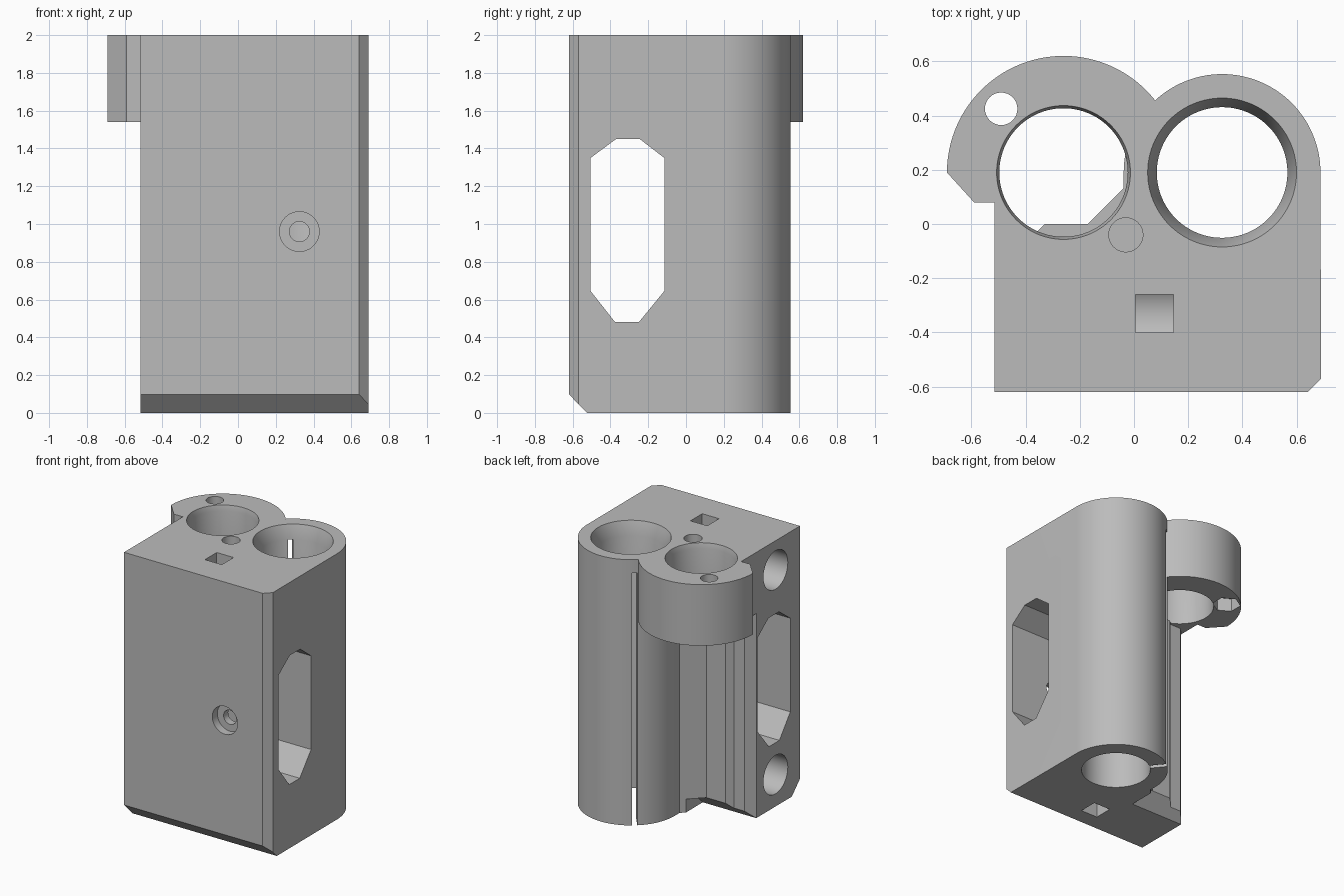
import bpy, bmesh
from math import sin, cos, pi, radians
from mathutils import Matrix, Vector

cube = bpy.data.objects.get("Cube")
if cube:
    bpy.data.objects.remove(cube, do_unlink=True)

grey = bpy.data.materials.new("light_grey")
grey.use_nodes = True
grey.diffuse_color = (0.5, 0.5, 0.5, 1)
grey.node_tree.nodes["Principled BSDF"].inputs["Base Color"].default_value = (0.5, 0.5, 0.5, 1)

TOP, RING_BASE = 2.0, 1.54
RIGHT = (0.325, 0.19)    # large bore axis
LEFT = (-0.26, 0.19)     # ring axis


def arc(centre, r, start, end, n=48):
    angles = [radians(start + (end - start) * i / n) for i in range(n + 1)]
    return [(centre[0] + r * cos(a), centre[1] + r * sin(a)) for a in angles]


def make(name, bm):
    bmesh.ops.recalc_face_normals(bm, faces=bm.faces)
    mesh = bpy.data.meshes.new(name)
    bm.to_mesh(mesh)
    bm.free()
    obj = bpy.data.objects.new(name, mesh)
    mesh.materials.append(grey)
    bpy.context.collection.objects.link(obj)
    return obj


def prism(name, outline, low, high, axis="z"):
    """Extrude an outline along z, or a (y, z) outline along x."""
    bm = bmesh.new()
    place = (lambda p: (p[0], p[1], low)) if axis == "z" else (lambda p: (low, p[0], p[1]))
    face = bm.faces.new([bm.verts.new(place(p)) for p in outline])
    grown = bmesh.ops.extrude_face_region(bm, geom=[face])["geom"]
    d = high - low
    offset = Vector((0, 0, d) if axis == "z" else (d, 0, 0))
    bmesh.ops.translate(bm, vec=offset, verts=[v for v in grown if isinstance(v, bmesh.types.BMVert)])
    return make(name, bm)


def rod(name, start, end, r1, r2=None, sides=64):
    """Cylinder or cone between two points."""
    a, b = Vector(start), Vector(end)
    bm = bmesh.new()
    turn = (b - a).to_track_quat("Z", "Y").to_matrix().to_4x4()
    bmesh.ops.create_cone(bm, cap_ends=True, segments=sides, radius1=r1,
                          radius2=r1 if r2 is None else r2, depth=(b - a).length,
                          matrix=Matrix.Translation((a + b) / 2) @ turn)
    return make(name, bm)


def vertical(name, centre, low, high, r1, r2=None, sides=64):
    return rod(name, (*centre, low), (*centre, high), r1, r2, sides)


def box(name, low, high):
    return prism(name, [(low[0], low[1]), (high[0], low[1]), (high[0], high[1]), (low[0], high[1])],
                 low[2], high[2])


# Main block with the round back corner
body = prism("holder_body",
             [(-0.515, -0.62), (0.64, -0.62), (0.69, -0.57)]
             + arc(RIGHT, 0.363, 0, 180, 64)
             + [(-0.038, 0.132), (-0.17, 0), (-0.33, 0), (-0.37, -0.04), (-0.46, -0.04), (-0.515, -0.1)],
             0, TOP)

# Overhanging ring at the top
ring = prism("upper_ring",
             arc(LEFT, 0.43, 180, 0, 80) + [(0.17, -0.3), (-0.515, -0.3), (-0.515, 0.08), (-0.59, 0.08)],
             RING_BASE, TOP)

cutters = [
    # Bottom bevels, front and back
    prism("front_bevel", [(-0.72, 0.2), (-0.72, -0.1), (-0.425, -0.1)], -1, 1, "x"),
    prism("back_bevel", [(-0.12, -0.02), (0.3, -0.02), (0.3, 0.1), (0, 0.1)], -0.7, -0.07, "x"),
    # Two vertical bores with tapered mouths
    vertical("large_bore", RIGHT, -0.1, 2.1, 0.241, sides=96),
    vertical("large_mouth", RIGHT, 1.9, 2.001, 0.241, 0.275, 96),
    vertical("ring_bore", LEFT, RING_BASE - 0.001, 2.1, 0.237, sides=96),
    vertical("ring_mouth", LEFT, 1.96, 2.001, 0.237, 0.247, 96),
    # Screw holes beside the ring, one with a nut pocket
    vertical("ring_screw_hole", (-0.49, 0.425), 1.4, 2.1, 0.06, sides=32),
    vertical("ring_nut_pocket", (-0.49, 0.425), 1.4, 1.64, 0.1, sides=6),
    vertical("block_screw_hole", (-0.03, -0.04), 1.55, 2.1, 0.063, sides=32),
    # Window through the block
    prism("side_window", [(-0.505, 0.645), (-0.375, 0.48), (-0.25, 0.48), (-0.115, 0.645),
                          (-0.115, 1.35), (-0.245, 1.45), (-0.37, 1.45), (-0.505, 1.35)], -1, 1, "x"),
    # Front clamp screw
    rod("front_screw_hole", (0.325, -0.7, 0.96), (0.325, 0.05, 0.96), 0.053, sides=32),
    rod("front_screw_recess", (0.325, -0.7, 0.96), (0.325, -0.56, 0.96), 0.105, sides=48),
]

# Blind holes in the left side with square pockets from top and bottom
for label, z, end in (("upper", 1.78, 2.1), ("lower", 0.24, -0.1)):
    cutters.append(rod(label + "_side_hole", (-0.7, -0.33, z), (0.145, -0.33, z), 0.145, sides=48))
    cutters.append(box(label + "_square_pocket", (0.005, -0.4, min(z, end)), (0.145, -0.26, max(z, end))))

# Clamp slit, closed near the top
slit = box("clamp_slit", (0.2, -0.018, -0.1), (0.44, 0.018, 1.9))
slit.data.transform(Matrix.Translation((*RIGHT, 0)) @ Matrix.Rotation(radians(129), 4, "Z"))
cutters.append(slit)


def combine(tool, operation):
    mod = body.modifiers.new(tool.name, "BOOLEAN")
    mod.operation, mod.solver, mod.object = operation, "EXACT", tool
    bpy.context.view_layer.objects.active = body
    bpy.ops.object.modifier_apply(modifier=mod.name)
    bpy.data.objects.remove(tool, do_unlink=True)


combine(ring, "UNION")
for cutter in cutters:
    combine(cutter, "DIFFERENCE")

bpy.ops.object.select_all(action="DESELECT")
body.select_set(True)
bpy.context.view_layer.objects.active = body
bpy.ops.object.shade_smooth_by_angle(angle=radians(25))
